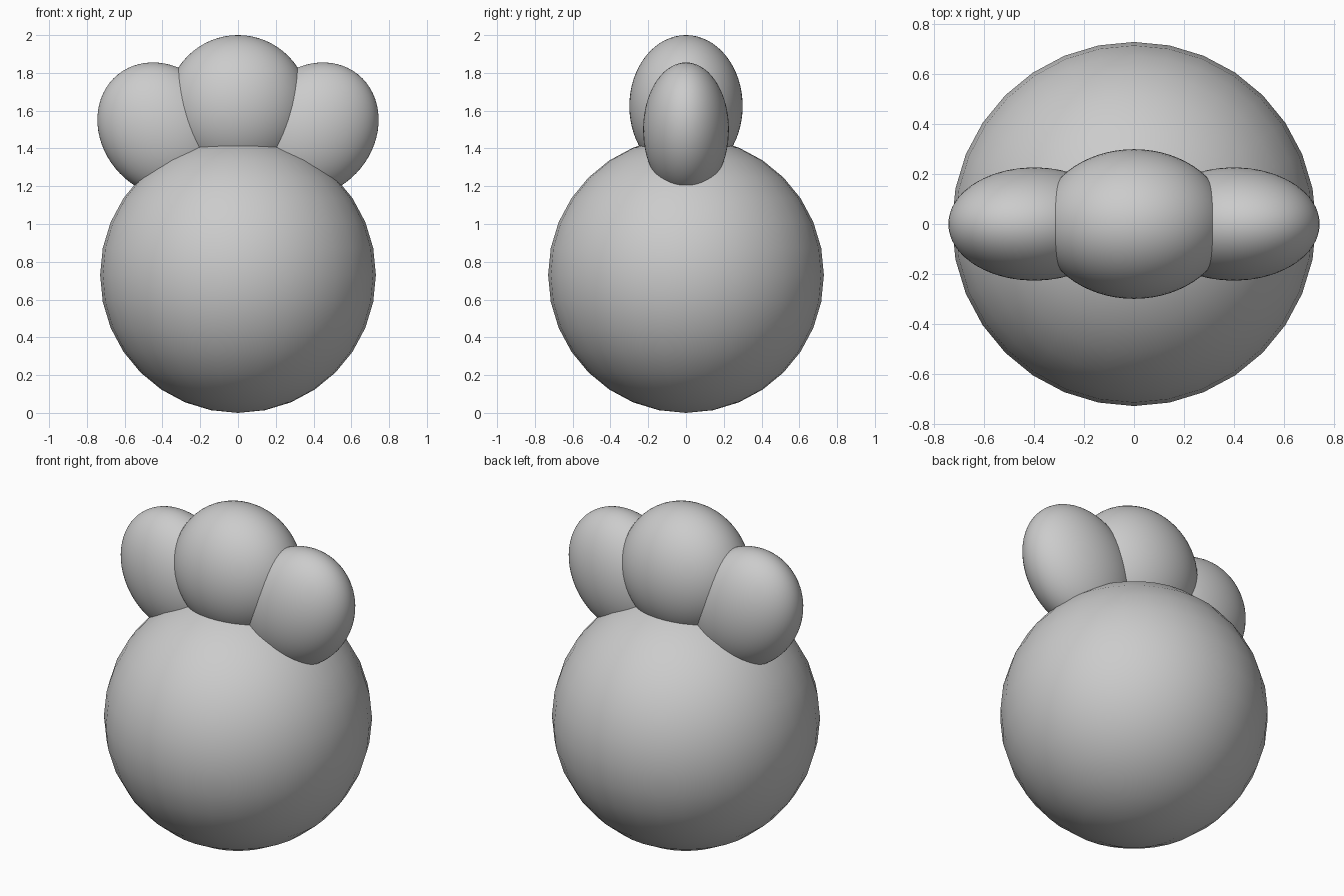
import bpy
from math import radians

if "Cube" in bpy.data.objects:
    bpy.data.objects.remove(bpy.data.objects["Cube"], do_unlink=True)

# Single plain grey
grey = bpy.data.materials.new("plain_grey")
grey.use_nodes = True
colour = (0.6, 0.6, 0.6, 1)
grey.diffuse_color = colour
grey.node_tree.nodes["Principled BSDF"].inputs["Base Color"].default_value = colour


def ellipsoid(name, centre, radii, tilt=0, segments=64, rings=32):
    """Smooth ellipsoid, leaned sideways by tilt degrees."""
    bpy.ops.mesh.primitive_uv_sphere_add(
        segments=segments, ring_count=rings, radius=1, location=centre,
        rotation=(0, radians(tilt), 0))
    obj = bpy.context.object
    obj.name = name
    obj.scale = radii
    obj.data.materials.append(grey)
    bpy.ops.object.shade_smooth()
    return obj


# Round main body, coarser than the lobes
ellipsoid("body", (0, 0, 0.73), (0.73, 0.73, 0.73), segments=32, rings=16)

# Upright middle lobe
ellipsoid("middle_lobe", (0, 0, 1.624), (0.376, 0.3, 0.376))

# Outer lobes, leaning away from the middle
for side, name in ((1, "left_lobe"), (-1, "right_lobe")):
    ellipsoid(name, (side * 0.4, 0, 1.5), (0.323, 0.227, 0.375), side * 39)
